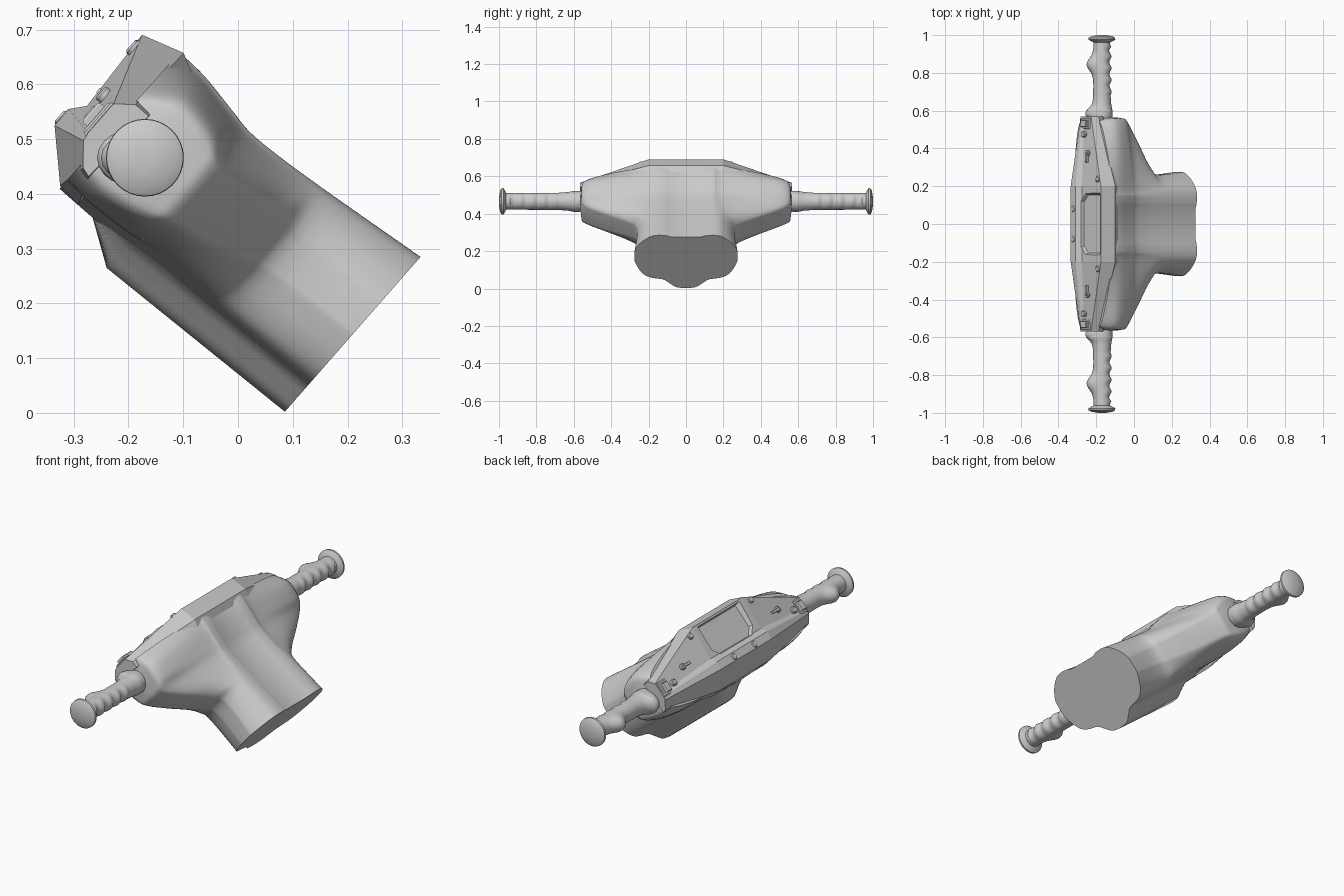
import bpy, bmesh, math
from mathutils import Vector

if "Cube" in bpy.data.objects:
    bpy.data.objects.remove(bpy.data.objects["Cube"])

grey = bpy.data.materials.new("light_grey")
grey.diffuse_color = (0.6, 0.6, 0.6, 1)
grey.use_nodes = True
grey.node_tree.nodes["Principled BSDF"].inputs["Base Color"].default_value = grey.diffuse_color


# tilted frame: s runs down the column, t across it, y along the grips
def tilt(s, y, t):
    return Vector((0.752 * s + 0.659 * t, y, -0.659 * s + 0.752 * t))


def finish(name, bm, smooth=True, angle=30):
    bmesh.ops.recalc_face_normals(bm, faces=bm.faces)
    me = bpy.data.meshes.new(name)
    bm.to_mesh(me)
    bm.free()
    me.materials.append(grey)
    ob = bpy.data.objects.new(name, me)
    bpy.context.collection.objects.link(ob)
    if smooth:
        bpy.ops.object.select_all(action='DESELECT')
        bpy.context.view_layer.objects.active = ob
        ob.select_set(True)
        bpy.ops.object.shade_smooth_by_angle(angle=math.radians(angle))
    return ob


def loft(name, rings, smooth=True, angle=30):
    """Skin closed rings of equal length and cap both ends."""
    bm = bmesh.new()
    vs = [[bm.verts.new(p) for p in r] for r in rings]
    n = len(vs[0])
    for a, b in zip(vs, vs[1:]):
        for i in range(n):
            bm.faces.new((a[i], a[(i + 1) % n], b[(i + 1) % n], b[i]))
    bm.faces.new(vs[0])
    bm.faces.new(vs[-1])
    return finish(name, bm, smooth, angle)


def spline(pts, sub):
    """Smooth curve through tuples of any size."""
    out = []
    for i in range(len(pts) - 1):
        p0, p1 = pts[max(i - 1, 0)], pts[i]
        p2, p3 = pts[i + 1], pts[min(i + 2, len(pts) - 1)]
        for k in range(sub):
            u = k / sub
            out.append(tuple(
                b + 0.5 * u * (c - a + u * (2*a - 5*b + 4*c - d + u * (3*(b - c) + d - a)))
                for a, b, c, d in zip(p0, p1, p2, p3)))
    return out + [tuple(pts[-1])]


def lerp_profile(pts, y):
    for (y0, r0), (y1, r1) in zip(pts, pts[1:]):
        if y <= y1:
            return r0 + (r1 - r0) * (y - y0) / (y1 - y0)
    return pts[-1][1]


# housing: s, half width, top, bottom, upper and lower edge of the side
stations = [
    (-0.515, 0.548, 0.425, 0.093, 0.325, 0.145),
    (-0.45, 0.560, 0.422, 0.093, 0.362, 0.135),
    (-0.37, 0.561, 0.408, 0.094, 0.352, 0.150),
    (-0.32, 0.545, 0.400, 0.098, 0.325, 0.172),
    (-0.25, 0.438, 0.402, 0.102, 0.325, 0.185),
    (-0.18, 0.318, 0.408, 0.105, 0.328, 0.205),
    (-0.12, 0.262, 0.414, 0.108, 0.330, 0.222),
    (0.063, 0.275, 0.434, 0.116, 0.338, 0.235),
]


def housing_ring(s, w, T, B, hi, lo):
    e, m = w - 0.2, (hi + lo) / 2
    side = [(0.105, T - 0.003), (0.15, T), (0.19, T - 0.01),
            (0.2 + 0.5 * e, hi + 0.5 * (T - hi)),
            (0.2 + 0.93 * e, hi), (w, m + 0.5 * (hi - m)), (w, m - 0.5 * (m - lo)),
            (0.2 + 0.93 * e, lo), (0.2 + 0.5 * e, lo + 0.55 * (B - lo)),
            (0.19, B + 0.018), (0.08, B)]
    half = [(0.08, T - 0.012)] + spline(side, 4)     # sunken strip on top
    ring = half + [(-y, t) for y, t in reversed(half)]
    return [tilt(s, y, t) for y, t in ring]


loft("housing", [housing_ring(*st) for st in spline(stations, 5)], angle=32)

# keel under the column, flared where it meets the housing
keel = []
for s, depth, root in ((-0.433, 0.092, 0.105), (-0.355, 0.041, 0.105), (0.063, 0.058, 0.122)):
    half = [(0.150, root + 0.008), (0.115, root - 0.1 * (root - depth)),
            (0.088, root - 0.45 * (root - depth)), (0.052, root - 0.88 * (root - depth)),
            (0.0, depth)]
    half = spline(half, 4)
    ring = half + [(-y, t) for y, t in reversed(half[:-1])] + [(-0.1, 0.15), (0.1, 0.15)]
    keel.append([tilt(s, y, t) for y, t in ring])
loft("keel", keel, angle=35)

# faceted control panel
END = [(-0.49, 0.145), (-0.508, 0.15), (-0.540, 0.188), (-0.543, 0.205),
       (-0.543, 0.22), (-0.543, 0.275), (-0.512, 0.300), (-0.48, 0.30)]
MID = [(-0.47, 0.094), (-0.518, 0.098), (-0.598, 0.174), (-0.599, 0.213),
       (-0.577, 0.24), (-0.587, 0.404), (-0.508, 0.429), (-0.47, 0.41)]
panel = loft("control_panel", [[tilt(s, y, t) for s, t in prof] for y, prof in
                               ((-0.568, END), (-0.2, MID), (0.2, MID), (0.568, END))], False)

# screen recess cut in the panel
outline = [(-0.17, 0.397), (0.17, 0.397), (0.17, 0.27), (0.13, 0.232), (-0.13, 0.232), (-0.17, 0.27)]
cutter = loft("screen_cutter", [
    [tilt(s, y * k, 0.32 + (t - 0.32) * k) for y, t in outline]
    for s, k in ((-0.63, 1.1), (-0.562, 0.9))], False)
cutter.hide_render = True
cut = panel.modifiers.new("screen", 'BOOLEAN')
cut.object, cut.operation, cut.solver = cutter, 'DIFFERENCE', 'EXACT'
bpy.context.view_layer.objects.active = panel
bpy.ops.object.modifier_apply(modifier="screen")
bpy.data.objects.remove(cutter)


def button(name, y, t, r, s0, s1):
    rings = []
    for s, k in ((s0, 1), (s1 + 0.004, 1), (s1, 0.75)):
        rings.append([tilt(s, y + r * k * math.cos(a), t + r * k * math.sin(a))
                      for a in [math.tau * i / 16 for i in range(16)]])
    loft(name, rings)


def block(name, y, t, hy, ht, s0, s1):
    loft(name, [[tilt(s, y + i * hy * k, t + j * ht * k)
                 for i, j in ((-1, -1), (1, -1), (1, 1), (-1, 1))]
                for s, k in ((s0, 1), (s1 + 0.004, 1), (s1, 0.85))], False)


# grip radius along its length
R = [(0.54, 0.052), (0.575, 0.056), (0.60, 0.056), (0.63, 0.050), (0.68, 0.046),
     (0.962, 0.044), (0.968, 0.058), (0.976, 0.071), (0.986, 0.070), (0.994, 0.056), (1.0, 0.02)]
ys = sorted({y for y, _ in R} | {0.54 + 0.01 * i for i in range(43)})


def grip_ring(side, y):
    ring = []
    base = lerp_profile(R, y)
    wave = 0.006 * math.cos((y - 0.70) * math.tau / 0.062) if 0.68 < y < 0.95 else 0
    thumb = 0.036 * math.exp(-((y - 0.845) / 0.045) ** 2) if y < 0.96 else 0
    hub = 0.032 * math.exp(-((y - 0.585) / 0.035) ** 2)
    for i in range(32):
        a = math.tau * i / 32
        c = math.cos(a)
        r = base + wave * max(0, c) ** 2 + (thumb + hub) * max(0, -c) ** 3
        ring.append(Vector((-0.17 + r * c, side * y, 0.466 + r * math.sin(a))))
    return ring


for side, tag in ((-1, "front"), (1, "back")):
    loft("grip_" + tag, [grip_ring(side, y) for y in ys], angle=40)
    # controls on the panel
    button("outer_button_" + tag, side * 0.475, 0.235, 0.016, -0.54, -0.568)
    button("upper_button_" + tag, side * 0.238, 0.376, 0.016, -0.56, -0.590)
    button("lower_button_" + tag, side * 0.08, 0.193, 0.016, -0.59, -0.603)
    button("toggle_base_" + tag, side * 0.375, 0.275, 0.015, -0.55, -0.575)
    block("toggle_lever_" + tag, side * 0.352, 0.275, 0.026, 0.006, -0.55, -0.581)
    # rocker switch with its raised surround
    block("rocker_frame_" + tag, side * 0.532, 0.236, 0.030, 0.038, -0.53, -0.552)
    block("rocker_switch_" + tag, side * 0.532, 0.236, 0.018, 0.024, -0.54, -0.566)
